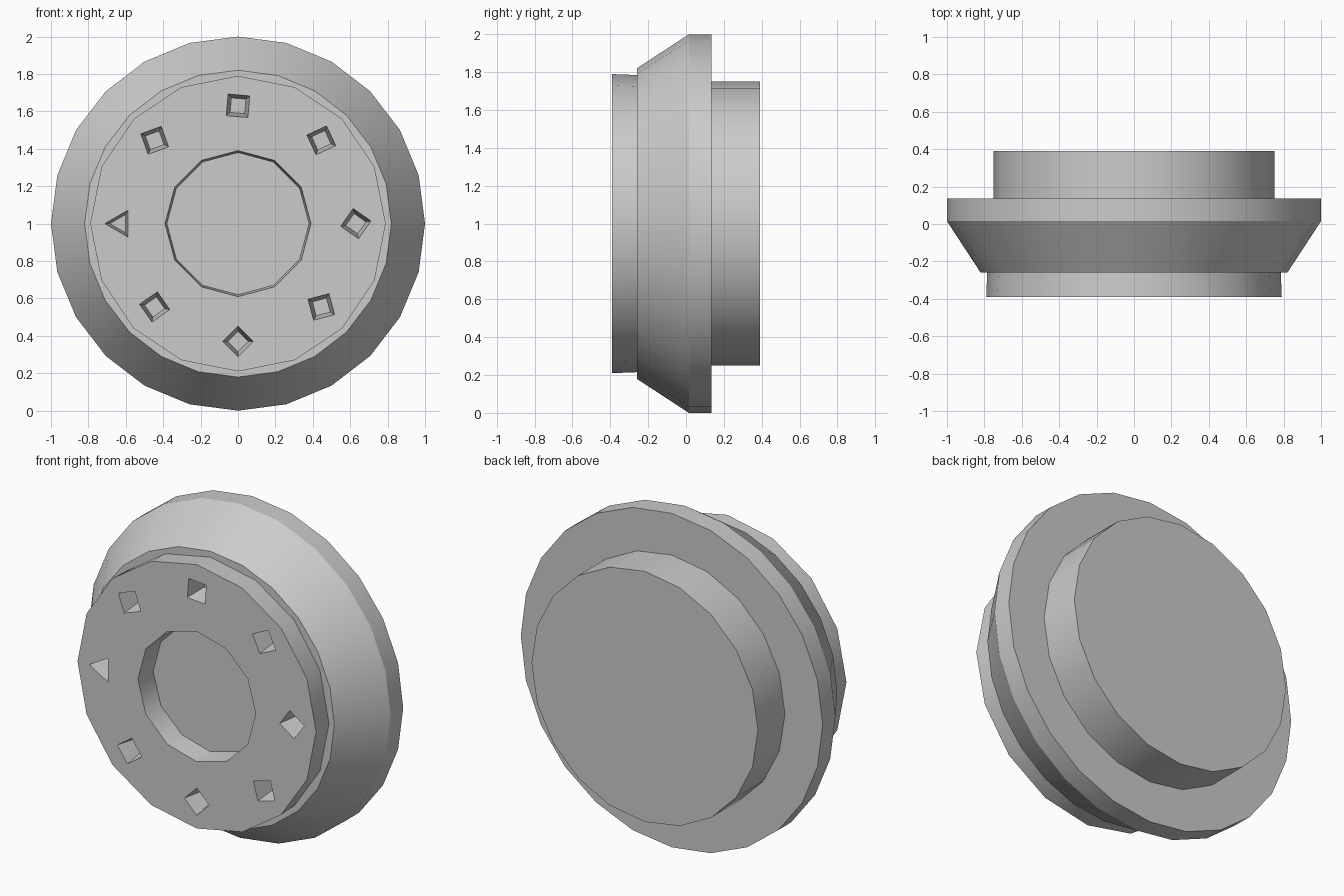
import bpy, bmesh
from math import cos, sin, pi, radians
from mathutils import Vector

cube = bpy.data.objects.get("Cube")
if cube:
    bpy.data.objects.remove(cube)

GREY = (0.6, 0.6, 0.6, 1)
grey = bpy.data.materials.new("plain grey")
grey.use_nodes = True
grey.diffuse_color = GREY
grey.node_tree.nodes["Principled BSDF"].inputs["Base Color"].default_value = GREY


def finish(name, bm):
    """Turn a bmesh into a shaded object."""
    bmesh.ops.recalc_face_normals(bm, faces=bm.faces[:])
    mesh = bpy.data.meshes.new(name)
    bm.to_mesh(mesh)
    bm.free()
    mesh.materials.append(grey)
    obj = bpy.data.objects.new(name, mesh)
    bpy.context.collection.objects.link(obj)
    bpy.ops.object.select_all(action='DESELECT')
    obj.select_set(True)
    bpy.context.view_layer.objects.active = obj
    bpy.ops.object.shade_smooth_by_angle(angle=0.55)
    return obj


def loop(bm, radius, y, sides, cx=0, cz=1, turn=0):
    """A polygon of vertices around the wheel axis direction."""
    return [bm.verts.new((cx + radius * cos(turn + 2 * pi * i / sides), y,
                          cz + radius * sin(turn + 2 * pi * i / sides)))
            for i in range(sides)]


def bridge(bm, a, b):
    for i in range(len(a)):
        j = (i + 1) % len(a)
        bm.faces.new((a[i], a[j], b[j], b[i]))


def lathe(name, profile, sides):
    """Closed solid from (radius, y) rings with flat end caps."""
    bm = bmesh.new()
    rings = [loop(bm, r, y, sides) for r, y in profile]
    for a, b in zip(rings, rings[1:]):
        bridge(bm, a, b)
    bm.faces.new(rings[0])
    bm.faces.new(rings[-1])
    return finish(name, bm)


# Bevelled wheel rim and rear hub
lathe("wheel_rim", [(0.82, -0.26), (1, 0.015), (1, 0.135)], 24)
lathe("rear_hub", [(0.75, 0.13), (0.75, 0.39)], 20)

# Front plate: centre opening and eight angular bolt holes
FRONT, BACK = -0.39, -0.26
bm = bmesh.new()
pairs = [(loop(bm, 0.79, FRONT, 16), loop(bm, 0.785, BACK, 16)),
         (loop(bm, 0.39, FRONT, 12), loop(bm, 0.38, BACK, 12))]
turns = [10, 25, 40, 20, 0, 35, 0, 15]
for i, turn in enumerate(turns):
    a = i * pi / 4
    cx, cz = 0.63 * cos(a), 1 + 0.63 * sin(a)
    sides = 3 if i == 4 else 4
    t = a + radians(turn)
    pairs.append((loop(bm, 0.082, FRONT, sides, cx, cz, t),
                  loop(bm, 0.055, BACK, sides, cx, cz, t)))
edges = []
for front, back in pairs:
    bridge(bm, front, back)
    edges += [bm.edges.get((front[k], front[k - 1])) for k in range(len(front))]
bmesh.ops.triangle_fill(bm, use_beauty=True, use_dissolve=False, edges=edges,
                        normal=Vector((0, -1, 0)))
finish("front_plate", bm)
